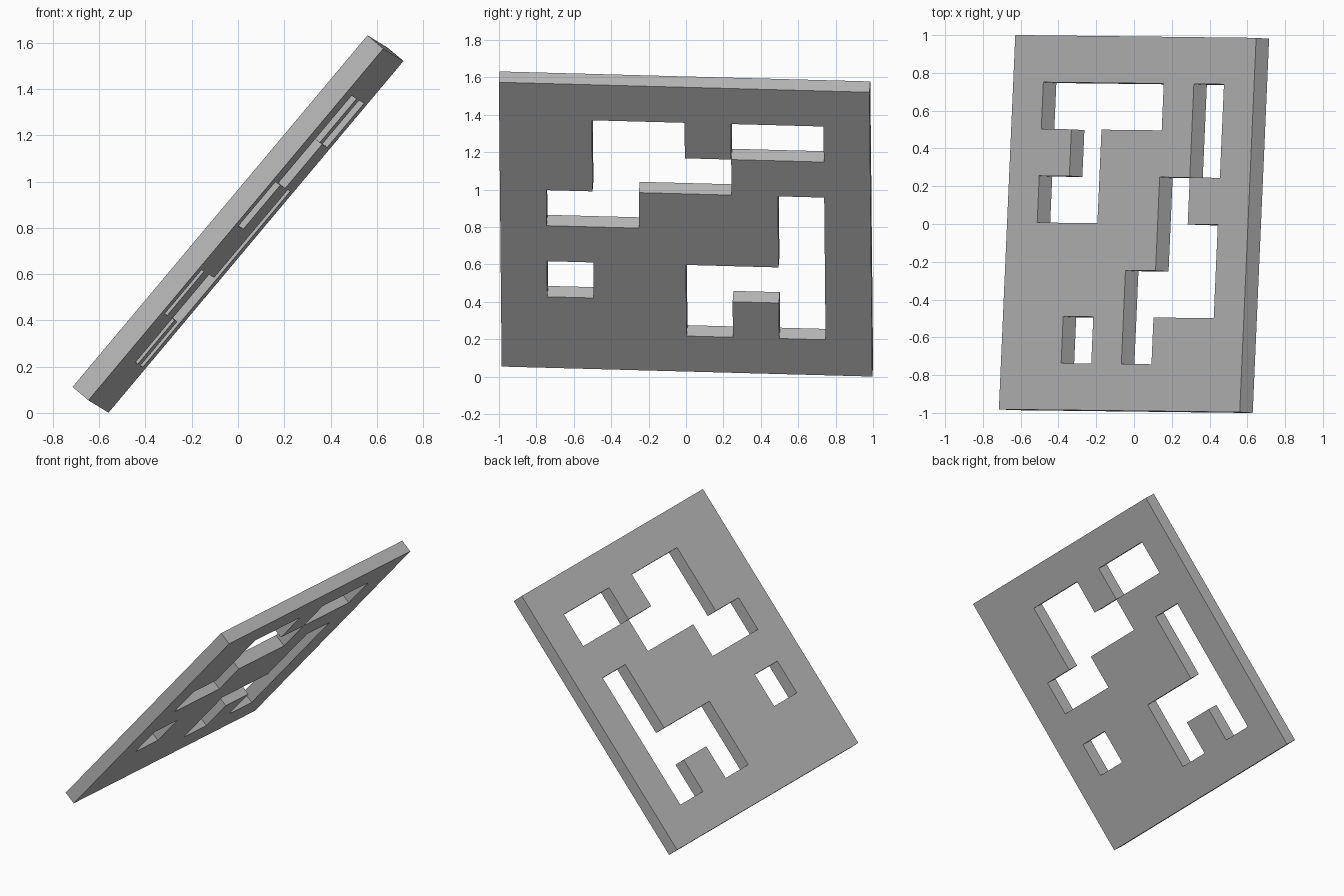
import bpy
import bmesh
from mathutils import Matrix, Vector

if "Cube" in bpy.data.objects:
    bpy.data.objects.remove(bpy.data.objects["Cube"], do_unlink=True)

SIDE, THICK, CELLS = 1.984, 0.09, 8

# Cut-out pattern, top row is the raised edge, '#' solid and '.' open
PATTERN = [
    "########",
    "##..#..#",
    "##...###",
    "#..###.#",
    "######.#",
    "#.##...#",
    "####.#.#",
    "########",
]

# Grey material
grey = bpy.data.materials.new("plain_grey")
grey.use_nodes = True
colour = (0.5, 0.5, 0.5, 1)
grey.diffuse_color = colour
grey.node_tree.nodes["Principled BSDF"].inputs["Base Color"].default_value = colour

# Flat square of cells with the open cells removed
bm = bmesh.new()
bmesh.ops.create_grid(bm, x_segments=CELLS, y_segments=CELLS, size=SIDE / 2)


def is_open(face):
    centre = face.calc_center_median() / SIDE + Vector((0.5, 0.5, 0))
    up, across = int(centre.x * CELLS), int(centre.y * CELLS)
    return PATTERN[CELLS - 1 - up][across] == "."


bmesh.ops.delete(bm, geom=[f for f in bm.faces if is_open(f)], context="FACES")

# Thickness
bmesh.ops.translate(bm, verts=bm.verts, vec=(0, 0, -THICK / 2))
grown = bmesh.ops.extrude_face_region(bm, geom=bm.faces[:])["geom"]
bmesh.ops.translate(bm, vec=(0, 0, THICK),
                    verts=[v for v in grown if isinstance(v, bmesh.types.BMVert)])
bmesh.ops.recalc_face_normals(bm, faces=bm.faces)

mesh = bpy.data.meshes.new("pierced_panel")
bm.to_mesh(mesh)
bm.free()
mesh.materials.append(grey)
panel = bpy.data.objects.new("pierced_panel", mesh)
bpy.context.collection.objects.link(panel)

# Lean the panel: local x climbs the slope, local y runs along the depth
slope = Vector((1.275, -0.015, 1.52)).normalized()
normal = slope.cross(Vector((0.085, 1.975, -0.055))).normalized()
depth = normal.cross(slope)
lean = Matrix((slope, depth, normal)).transposed().to_4x4()
panel.matrix_world = Matrix.Translation((0, 0, 0.8165)) @ lean
